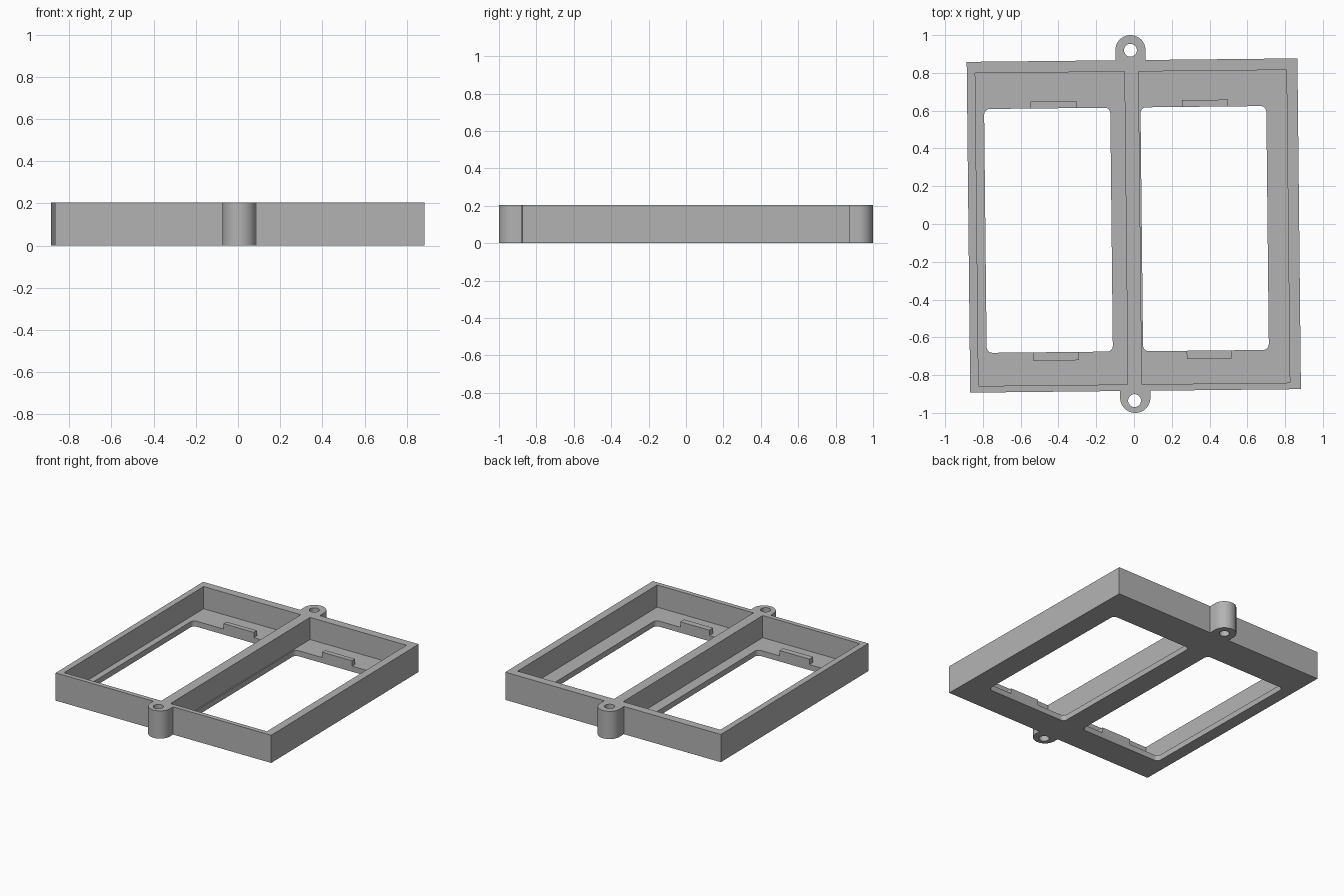
import bpy, bmesh, math
from mathutils import Matrix

cube = bpy.data.objects.get("Cube")
if cube:
    bpy.data.objects.remove(cube, do_unlink=True)

HALF, HEIGHT, FLOOR, TAB = 0.8755, 0.205, 0.041, 0.04
LUG_R, HOLE_R = 0.08, 0.034
# The whole tray sits turned by a hair
PLACE = Matrix.Translation((-0.001, -0.008, 0)) @ Matrix.Rotation(0.0106, 4, 'Z')

gray = bpy.data.materials.new("plain gray")
gray.use_nodes = True
gray.diffuse_color = (0.45, 0.45, 0.45, 1)
gray.node_tree.nodes["Principled BSDF"].inputs["Base Color"].default_value = (0.45, 0.45, 0.45, 1)


def arc(cx, cy, r, start, end, steps):
    """Points along an arc, angles in degrees."""
    angles = [math.radians(start + (end - start) * i / steps) for i in range(steps + 1)]
    return [(cx + r * math.cos(a), cy + r * math.sin(a)) for a in angles]


def rect(x0, x1, y0, y1, r=0):
    """Counter-clockwise rectangle, optionally with rounded corners."""
    if not r:
        return [(x0, y0), (x1, y0), (x1, y1), (x0, y1)]
    corners = [(x1 - r, y1 - r), (x0 + r, y1 - r), (x0 + r, y0 + r), (x1 - r, y0 + r)]
    return [p for i, (x, y) in enumerate(corners) for p in arc(x, y, r, 90 * i, 90 * i + 90, 6)]


def prism(name, outline, z0, z1):
    """Upright solid from a flat outline."""
    bm = bmesh.new()
    face = bm.faces.new([bm.verts.new((x, y, z0)) for x, y in outline])
    top = bmesh.ops.extrude_face_region(bm, geom=[face])["geom"]
    bmesh.ops.translate(bm, vec=(0, 0, z1 - z0),
                        verts=[v for v in top if isinstance(v, bmesh.types.BMVert)])
    bmesh.ops.recalc_face_normals(bm, faces=bm.faces)
    bm.transform(PLACE)
    mesh = bpy.data.meshes.new(name)
    bm.to_mesh(mesh)
    bm.free()
    mesh.materials.append(gray)
    obj = bpy.data.objects.new(name, mesh)
    bpy.context.collection.objects.link(obj)
    return obj


# Frame outline with a rounded lug at the back and at the front
back_lug, front_lug = (-0.008, 0.928), (-0.002, -0.912)
outline = [(-HALF, -HALF), (front_lug[0] - LUG_R, -HALF)]
outline += arc(*front_lug, LUG_R, 180, 360, 32)
outline += [(front_lug[0] + LUG_R, -HALF), (HALF, -HALF), (HALF, HALF),
            (back_lug[0] + LUG_R, HALF)]
outline += arc(*back_lug, LUG_R, 0, 180, 32)
outline += [(back_lug[0] - LUG_R, HALF), (-HALF, HALF)]
frame = prism("frame", outline, 0, HEIGHT)

# Pockets, window openings and screw holes
cutters = []
for side, pocket, window in (("left", (0.034, 0.817), (0.042, 0.708)),
                             ("right", (-0.831, -0.041), (-0.786, -0.118))):
    cutters.append(prism(side + "_pocket_cutter", rect(*pocket, -0.841, 0.815), FLOOR, 0.3))
    cutters.append(prism(side + "_window_cutter", rect(*window, -0.666, 0.625, 0.03), -0.1, 0.1))
for name, centre in (("back", back_lug), ("front", (-0.006, -0.927))):
    cutters.append(prism(name + "_hole_cutter", arc(*centre, HOLE_R, 0, 352.5, 47), -0.1, 0.3))

for cutter in cutters:
    mod = frame.modifiers.new(cutter.name, 'BOOLEAN')
    mod.operation = 'DIFFERENCE'
    mod.solver = 'EXACT'
    mod.object = cutter
bpy.context.view_layer.update()
baked = bpy.data.meshes.new_from_object(frame.evaluated_get(bpy.context.evaluated_depsgraph_get()))
frame.modifiers.clear()
frame.data = baked
for cutter in cutters:
    bpy.data.objects.remove(cutter, do_unlink=True)

# Low retaining tabs along the short window edges
for name, x0, x1, y0, y1 in (("back_right_tab", -0.539, -0.293, 0.625, 0.661),
                             ("back_left_tab", 0.262, 0.505, 0.625, 0.661),
                             ("front_right_tab", -0.541, -0.298, -0.71, -0.666),
                             ("front_left_tab", 0.273, 0.509, -0.71, -0.666)):
    prism(name, rect(x0, x1, y0, y1), FLOOR, FLOOR + TAB)

# Smooth the round lugs and holes, keep the edges sharp
bpy.ops.object.select_all(action='DESELECT')
frame.select_set(True)
bpy.context.view_layer.objects.active = frame
bpy.ops.object.shade_smooth_by_angle(angle=math.radians(30))
